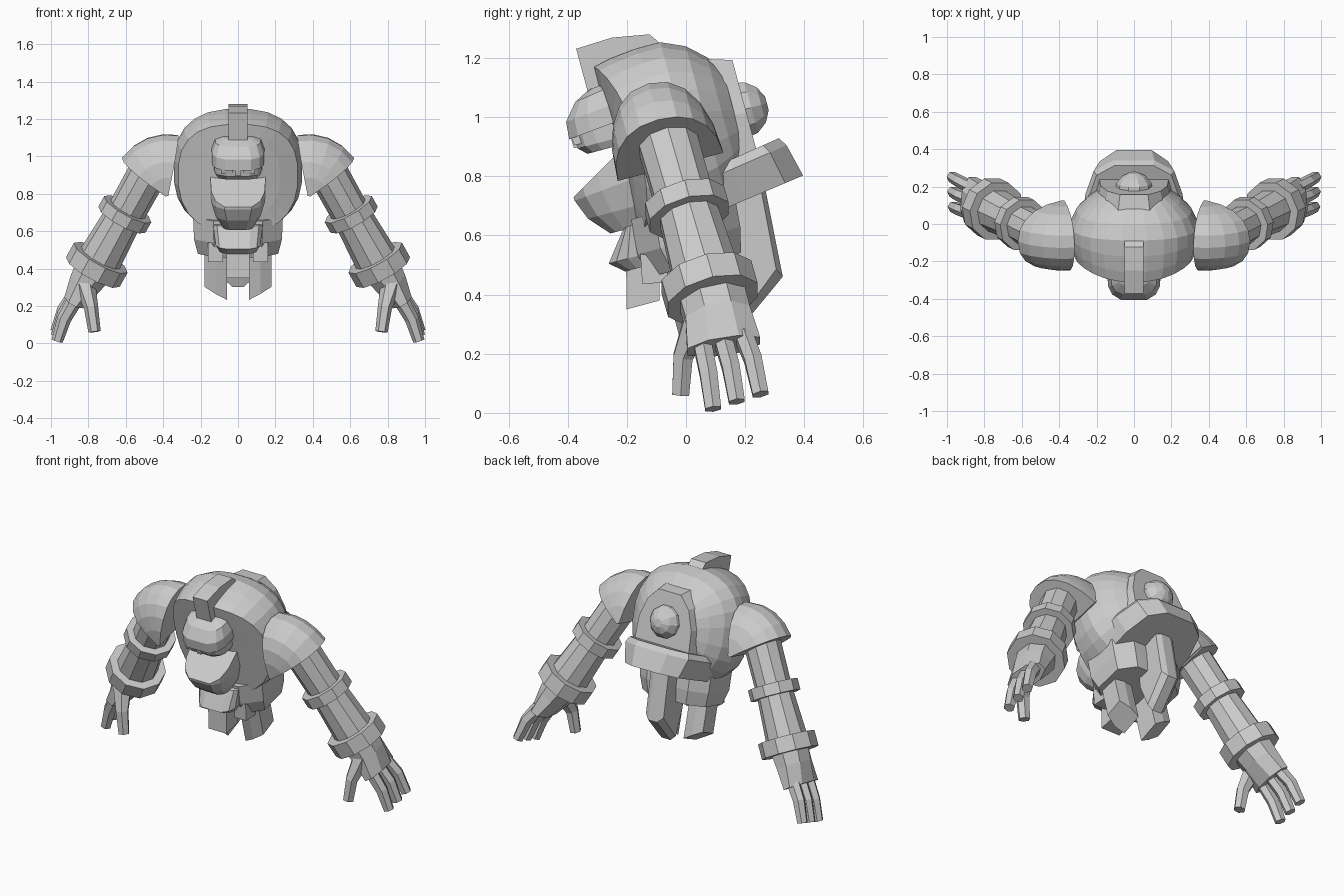
import bpy, bmesh, math
from mathutils import Vector, Matrix

if "Cube" in bpy.data.objects:
    bpy.data.objects.remove(bpy.data.objects["Cube"])

GREY = bpy.data.materials.new("plain_grey")
GREY.diffuse_color = (0.6, 0.6, 0.6, 1)
GREY.use_nodes = True
GREY.node_tree.nodes["Principled BSDF"].inputs["Base Color"].default_value = GREY.diffuse_color
LEAN = Matrix.Rotation(math.radians(15), 4, 'X')   # the body leans forward


def loft(name, rings, lean=True):
    """Closed flat-faced solid through rings of equal point count."""
    bm = bmesh.new()
    vs = [[bm.verts.new(p) for p in r] for r in rings]
    n = len(vs[0])
    for a, b in zip(vs, vs[1:]):
        for i in range(n):
            j = (i + 1) % n
            bm.faces.new((a[i], a[j], b[j], b[i]))
    bm.faces.new(vs[0][::-1])
    bm.faces.new(vs[-1])
    bmesh.ops.remove_doubles(bm, verts=bm.verts, dist=0.0005)
    bmesh.ops.recalc_face_normals(bm, faces=bm.faces)
    if lean:
        bm.transform(LEAN)
    me = bpy.data.meshes.new(name)
    bm.to_mesh(me)
    bm.free()
    me.materials.append(GREY)
    ob = bpy.data.objects.new(name, me)
    bpy.context.collection.objects.link(ob)
    return ob


def tube(name, pts, radii, n=10):
    """Tube along a path; a radius may be a (wide, thick) pair."""
    pts = [Vector(p) for p in pts]
    rings = []
    for i, p in enumerate(pts):
        d = (pts[min(i + 1, len(pts) - 1)] - pts[max(i - 1, 0)]).normalized()
        u = Vector((0, 1, 0))
        u = (u - d * d.dot(u)).normalized()
        v = d.cross(u)
        r = radii[i]
        ru, rv = r if isinstance(r, tuple) else (r, r)
        angs = [2 * math.pi * (k + .5) / n for k in range(n)]
        rings.append([p + u * ru * math.cos(a) + v * rv * math.sin(a) for a in angs])
    return loft(name, rings, lean=False)


def slab(name, profile, x0, x1):
    """Profile in depth and height, pushed sideways from x0 to x1."""
    return loft(name, [[(x, y, z) for y, z in profile] for x in (x0, x1)])


def mirrored(half):
    """Complete a symmetric outline from its right half (first item is x)."""
    return half + [(-p[0],) + tuple(p[1:]) for p in reversed(half)]


def spow(v, e):
    return math.copysign(abs(v) ** e, v)


# Torso: rounded shell, front bowed across its width, domed at the back
def shell(y, s, bow=0, n=24):
    ring = []
    for k in range(n):
        a = 2 * math.pi * (k + .5) / n
        x = .345 * s * spow(math.cos(a), .8)
        ring.append((x, y + bow * x * x, .91 + .325 * s * spow(math.sin(a), .8)))
    return ring


loft("torso", [shell(y, s, b) for y, s, b in
     ((0, .03, .75), (0, .35, .75), (0, .65, .75), (.0, .93, .75), (.06, .97, .65), (.15, 1, .3),
      (.24, 1, 0), (.32, .89, 0), (.38, .72, 0), (.42, .55, 0))])

# Crest over the top of the torso
slab("crest", [(-.04, 1.13), (-.04, 1.285), (.087, 1.29), (.212, 1.268),
               (.245, 1.22), (.1, 1.18), (.02, 1.13)], -.05, .05)


# Head: brow helmet above a narrower face
def half_octagon(w, front, z, back=.05, slope=0):
    pts = mirrored([(w, back), (w * .95, front * .45), (w * .8, front * .78), (w * .48, front)])
    return [(x, y, z + slope * (y - front)) for x, y in pts]


loft("brow", [half_octagon(w, f, z, slope=s) for w, f, z, s in
     ((.145, -.142, .995, .1), (.145, -.137, 1.055, .1), (.125, -.09, 1.112, .15), (.08, -.035, 1.14, .1))])
loft("face", [half_octagon(w, f, z) for w, f, z in
     ((.115, -.095, .932), (.13, -.122, .958), (.132, -.125, 1.01))])
slab("nose", [(-.1, .962), (-.134, .962), (-.136, 1.0), (-.1, 1.0)], -.015, .015)
for side, s in (("right", 1), ("left", -1)):
    slab(side + "_eye", [(-.09, .97), (-.13, .972), (-.133, .998), (-.09, 1.0)], s * .03, s * .09)

# Jaw guard: faceted cup with a sloping top
loft("jaw_guard", [half_octagon(w, f, z, slope=s) for w, f, z, s in
     ((.085, -.09, .652, 0), (.125, -.15, .72, 0), (.15, -.178, .79, .1), (.15, -.178, .803, .58))])


# Backpack: arched panel, round dome and flared lower ledge
def arch(y, s):
    half = [(.2, .7), (.19, .93), (.15, 1.05), (.08, 1.125)]
    return [(x * s, y, .9 + (z - .9) * s) for x, z in mirrored(half)]


loft("back_panel", [arch(y, s) for y, s in ((.28, 1.12), (.38, 1.05), (.46, .94))])
loft("back_dome", [[(r * math.cos(k * math.pi / 5), y, .94 + r * math.sin(k * math.pi / 5))
                    for k in range(10)]
                   for y, r in ((.44, .1), (.48, .093), (.515, .065), (.535, .025))])


def ledge(sx, s, z, slope):
    half = [(.27, .2), (.26, .38), (.215, .525), (.11, .59)]
    return [(x * sx, .2 + (y - .2) * s, z + slope * (y - .3)) for x, y in mirrored(half)]


loft("back_ledge", [ledge(.85, 1, .632, .14), ledge(1, .93, .745, .14), ledge(.93, .88, .775, .14)])

# Abdomen, belt, central flaps and tail
loft("abdomen", [[(x, y, z) for x, y in mirrored([(w * .6, b), (w, b - .07), (w, f + .08), (w * .55, f)])]
                 for z, w, f, b in ((.475, .215, .0, .32), (.56, .235, -.02, .34), (.68, .24, -.01, .35))])
loft("belt_front", [half_octagon(w, f, z, back=.06) for w, f, z in
     ((.1, -.075, .515), (.125, -.122, .555), (.14, -.04, .66))])
slab("front_flap", [(-.06, .56), (-.103, .39), (.011, .39), (.06, .56)], -.062, .062)
loft("center_tail", [[(x, y - t * .5 * (y > .4), z + t * (z < .4)) for y, z in
                      ((.455, .66), (.435, .36), (.295, .26), (.265, .24), (.24, .42), (.28, .66))]
                     for x, t in ((-.06, .03), (-.03, 0), (.03, 0), (.06, .03))])

for side, s in (("right", 1), ("left", -1)):
    slab(side + "_hip_block", [(-.01, .56), (-.03, .46), (.06, .44), (.1, .5)], s * .08, s * .16)
    # Hanging side fin with a slanted pointed end
    loft(side + "_fin", [[(s * x, y0, .55), (s * x, y0, z), (s * x, y1, z + .02), (s * x, y1, .55)]
                         for x, y0, y1, z in ((.06, .05, .18, .228), (.12, .045, .19, .262),
                                              (.18, .07, .18, .295))])

    # Shoulder pad: half-round section swung about a hinge
    rings = []
    for deg in (101, 85, 68, 51, 35):
        a = math.radians(deg)
        ring = []
        for k in range(11):
            t = math.pi * k / 10
            r = .3 * math.sin(t) ** .85 if 0 < k < 10 else .012
            ring.append((s * (.375 + r * math.cos(a)), .165 - .185 * spow(math.cos(t), .9),
                         .81 + r * math.sin(a)))
        rings.append(ring)
    loft(side + "_shoulder_pad", rings)

    # Arm and its bands
    top, elbow, wrist = (Vector((s * x, y, z)) for x, y, z in
                         ((.455, -.075, .96), (.605, .003, .69), (.755, .08, .42)))
    d = (wrist - elbow).normalized()
    tube(side + "_upper_arm", [top, elbow], [.106, .103])
    tube(side + "_forearm", [elbow, wrist], [.103, .12])
    tube(side + "_elbow_band", [elbow - d * .033, elbow + d * .033], [.144, .144])
    tube(side + "_wrist_band", [wrist - d * .045, wrist + d * .045], [.164, .164])

    # Hand: tapered palm, three bent fingers and a thumb
    tube(side + "_palm", [wrist, (s * .815, .107, .325), (s * .875, .128, .225)],
         [(.122, .115), (.12, .095), (.135, .062)], 8)
    for i in range(3):
        y0, y1, dz = .055 + .07 * i, .092 + .08 * i, .025 * i
        tube(f"{side}_finger_{i + 1}",
             [(s * .87, y0, .235 + dz * .5), (s * .93, (y0 + y1) / 2 + .003, .13 + dz),
              (s * (.967 + .003 * i), y1, .013 + dz)], [(.035, .042), (.034, .038), .031], 6)
    tube(side + "_thumb", [(s * .82, .045, .32), (s * .785, -.01, .19), (s * .767, -.018, .062)],
         [.058, .038, .033], 6)
